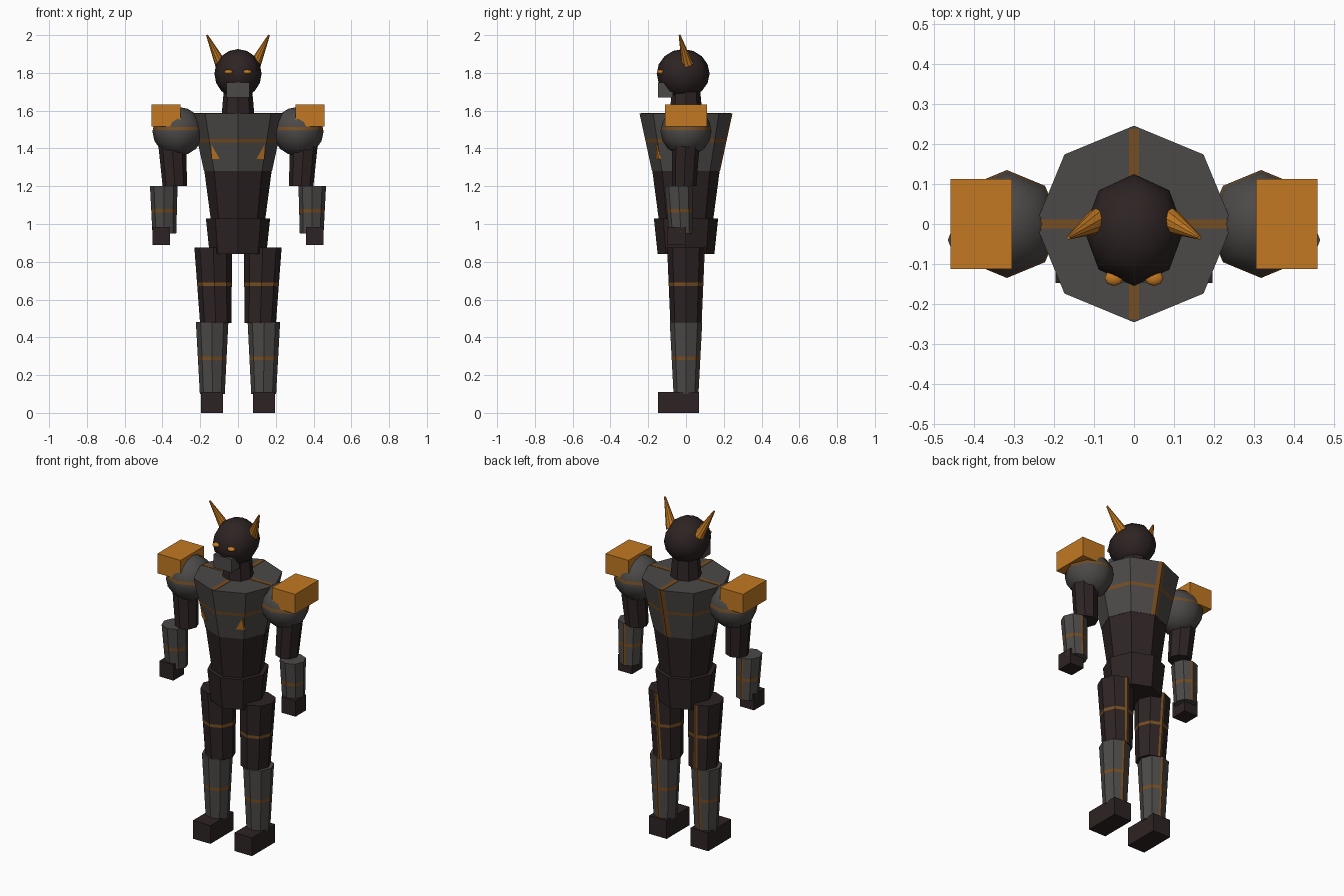
import bpy, bmesh
from mathutils import Vector, Matrix

if "Cube" in bpy.data.objects:
    bpy.data.objects.remove(bpy.data.objects["Cube"], do_unlink=True)


def material(name, rgb):
    m = bpy.data.materials.new(name)
    m.use_nodes = True
    color = (*rgb, 1)
    m.diffuse_color = color
    m.node_tree.nodes["Principled BSDF"].inputs["Base Color"].default_value = color
    return m


DARK = material("dark_brown", (.027, .017, .017))
GREY = material("iron_grey", (.072, .067, .064))
GOLD = material("bright_gold", (.54, .19, .016))
TRIM = material("dull_gold", (.18, .075, .016))


def finish(name, bm, *mats, smooth=False):
    for f in bm.faces:
        f.smooth = smooth
    mesh = bpy.data.meshes.new(name)
    bm.to_mesh(mesh)
    bm.free()
    for m in mats:
        mesh.materials.append(m)
    ob = bpy.data.objects.new(name, mesh)
    bpy.context.collection.objects.link(ob)
    return ob


def cut(bm, point, normal):
    bmesh.ops.bisect_plane(bm, geom=bm.verts[:] + bm.edges[:] + bm.faces[:],
                           dist=1e-5, plane_co=point, plane_no=normal)


def paint_band(bm, z, half):
    """Cut a horizontal trim band into the surface."""
    for e in (-half, half):
        cut(bm, (0, 0, z + e), (0, 0, 1))
    for f in bm.faces:
        if abs(f.calc_center_median().z - z) < half and abs(f.normal.z) < .9:
            f.material_index = 1


def paint_seam(bm, half):
    """Cut a vertical trim strip down the back."""
    for e in (-half, half):
        cut(bm, (e, 0, 0), (1, 0, 0))
    bm.normal_update()
    for f in bm.faces:
        c = f.calc_center_median()
        if abs(c.x) < half and c.y > 0 and abs(f.normal.z) < .9:
            f.material_index = 1


def limb(name, mat, low, r_low, high, r_high, band=None, seam=0):
    """Eight-sided tapered tube, leaning from its low to its high centre."""
    low, high = Vector(low), Vector(high)
    h = high.z - low.z
    bm = bmesh.new()
    bmesh.ops.create_cone(bm, cap_ends=True, segments=8, radius1=r_low,
                          radius2=r_high, depth=h)
    bmesh.ops.translate(bm, verts=bm.verts, vec=(0, 0, low.z + h / 2))
    bm.normal_update()
    if band:
        paint_band(bm, band, .009)
    if seam:
        paint_seam(bm, seam)
    for v in bm.verts:
        lean = low.lerp(high, (v.co.z - low.z) / h)
        v.co.x += lean.x
        v.co.y += lean.y
    return finish(name, bm, mat, TRIM)


def box(name, mat, lo, hi):
    lo, hi = Vector(lo), Vector(hi)
    bm = bmesh.new()
    bmesh.ops.create_cube(bm, size=1, matrix=Matrix.Translation((lo + hi) / 2)
                          @ Matrix.Diagonal((*(hi - lo), 1)))
    return finish(name, bm, mat)


def side_box(name, mat, s, x0, x1, y0, y1, z0, z1):
    return box(name, mat, (min(s * x0, s * x1), y0, z0), (max(s * x0, s * x1), y1, z1))


def ball(name, mat, centre, radii, band=None):
    bm = bmesh.new()
    bmesh.ops.create_uvsphere(bm, u_segments=8, v_segments=8, radius=1,
                              matrix=Matrix.Translation(centre) @ Matrix.Diagonal((*radii, 1)))
    bm.normal_update()
    if band:
        paint_band(bm, band, .008)
    return finish(name, bm, mat, TRIM, smooth=True)


def horn(name, base, tip, r):
    base, tip = Vector(base), Vector(tip)
    d = tip - base
    bm = bmesh.new()
    bmesh.ops.create_cone(bm, cap_ends=True, segments=10, radius1=r, radius2=.005,
                          depth=d.length, matrix=Matrix.Translation((base + tip) / 2)
                          @ d.to_track_quat('Z', 'Y').to_matrix().to_4x4())
    return finish(name, bm, GOLD)


def chest_fang(name, s):
    """Thin triangular plate lying on the sloped front of the chest."""
    bm = bmesh.new()
    layers = []
    for off in (-.007, .002):
        layer = []
        for x, z in ((.14, 1.42), (.14, 1.345), (.098, 1.345)):
            r = .18 + (z - 1.28) * .213
            layer.append(bm.verts.new((s * x, -r + x * .414 + off, z)))
        layers.append(layer)
    front, back = layers
    bm.faces.new(front)
    bm.faces.new(back[::-1])
    for i in range(3):
        j = (i + 1) % 3
        bm.faces.new((front[i], back[i], back[j], front[j]))
    bmesh.ops.recalc_face_normals(bm, faces=bm.faces)
    return finish(name, bm, GOLD)


# Torso
limb("pelvis", DARK, (0, 0, .84), .15, (0, 0, 1.03), .17)
limb("waist", DARK, (0, 0, 1.03), .145, (0, 0, 1.28), .178)
limb("chest", GREY, (0, 0, 1.28), .18, (0, 0, 1.585), .246, band=1.44, seam=.022)
box("collar_trim_long", TRIM, (-.013, -.238, 1.582), (.013, .238, 1.587))
box("collar_trim_wide", TRIM, (-.238, -.011, 1.582), (.238, .011, 1.587))

# Head
limb("neck", DARK, (0, 0, 1.585), .086, (0, 0, 1.71), .075)
ball("head", DARK, (0, -.015, 1.796), (.125, .14, .13))
box("jaw_guard", GREY, (-.06, -.147, 1.67), (.06, -.07, 1.75))

# Paired parts
for side, s in (("left", 1), ("right", -1)):
    ball(side + "_eye", GOLD, (s * .05, -.135, 1.805), (.024, .02, .012))
    horn(side + "_horn", (s * .09, .008, 1.845), (s * .164, -.034, 2.0), .032)
    chest_fang(side + "_chest_fang", s)

    # Arm
    ball(side + "_shoulder", GREY, (s * .318, 0, 1.49), (.135, .135, .13), band=1.506)
    side_box(side + "_shoulder_block", GOLD, s, .305, .459, -.112, .112, 1.515, 1.633)
    limb(side + "_upper_arm", DARK, (s * .334, -.01, 1.2), .065,
         (s * .352, 0, 1.465), .075)
    limb(side + "_forearm", GREY, (s * .39, -.027, .95), .063,
         (s * .393, -.04, 1.2), .073, band=1.07, seam=.009)
    side_box(side + "_hand", DARK, s, .36, .453, -.1, 0, .89, .985)

    # Leg
    limb(side + "_thigh", DARK, (s * .118, 0, .475), .083,
         (s * .131, 0, .875), .1, band=.68, seam=.012)
    limb(side + "_shin", GREY, (s * .136, 0, .1), .066,
         (s * .137, 0, .48), .086, band=.29, seam=.01)
    side_box(side + "_foot", DARK, s, .08, .197, -.148, .07, 0, .11)
